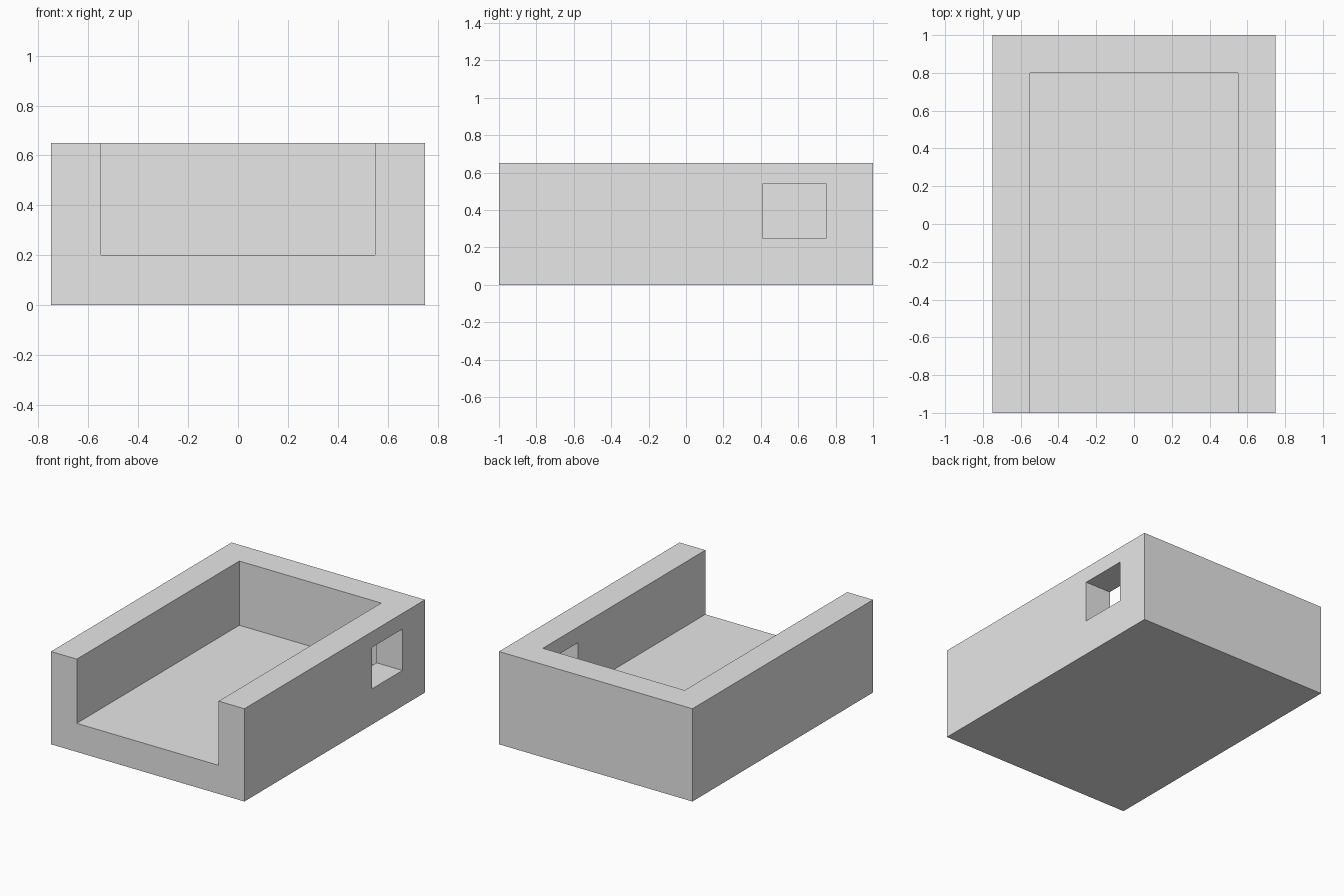
import bpy
from mathutils import Vector

default_cube = bpy.data.objects.get("Cube")
if default_cube:
    bpy.data.objects.remove(default_cube, do_unlink=True)

grey = bpy.data.materials.new("light_grey")
grey.use_nodes = True
colour = (0.8, 0.8, 0.8, 1)
grey.diffuse_color = colour
grey.node_tree.nodes["Principled BSDF"].inputs["Base Color"].default_value = colour


def box(name, low, high):
    """Box between two opposite corners."""
    low, high = Vector(low), Vector(high)
    bpy.ops.mesh.primitive_cube_add(size=1, location=(low + high) / 2)
    obj = bpy.context.object
    obj.name = name
    obj.scale = high - low
    bpy.ops.object.transform_apply(location=True, rotation=False, scale=True)
    obj.data.materials.append(grey)
    return obj


def cut(target, cutter):
    """Subtract the cutter and remove it."""
    cutter.hide_render = True
    mod = target.modifiers.new("cut", 'BOOLEAN')
    mod.operation = 'DIFFERENCE'
    mod.solver = 'EXACT'
    mod.object = cutter
    bpy.context.view_layer.objects.active = target
    bpy.ops.object.modifier_apply(modifier=mod.name)
    bpy.data.objects.remove(cutter, do_unlink=True)


# Solid block
tray = box("open_front_tray", (-0.75, -1, 0), (0.75, 1, 0.65))

# Cavity, open at the top and front
cut(tray, box("cavity_cutter", (-0.55, -1.2, 0.2), (0.55, 0.8, 0.9)))

# Rectangular opening through the left wall
cut(tray, box("window_cutter", (0.4, 0.41, 0.25), (0.9, 0.75, 0.54)))
